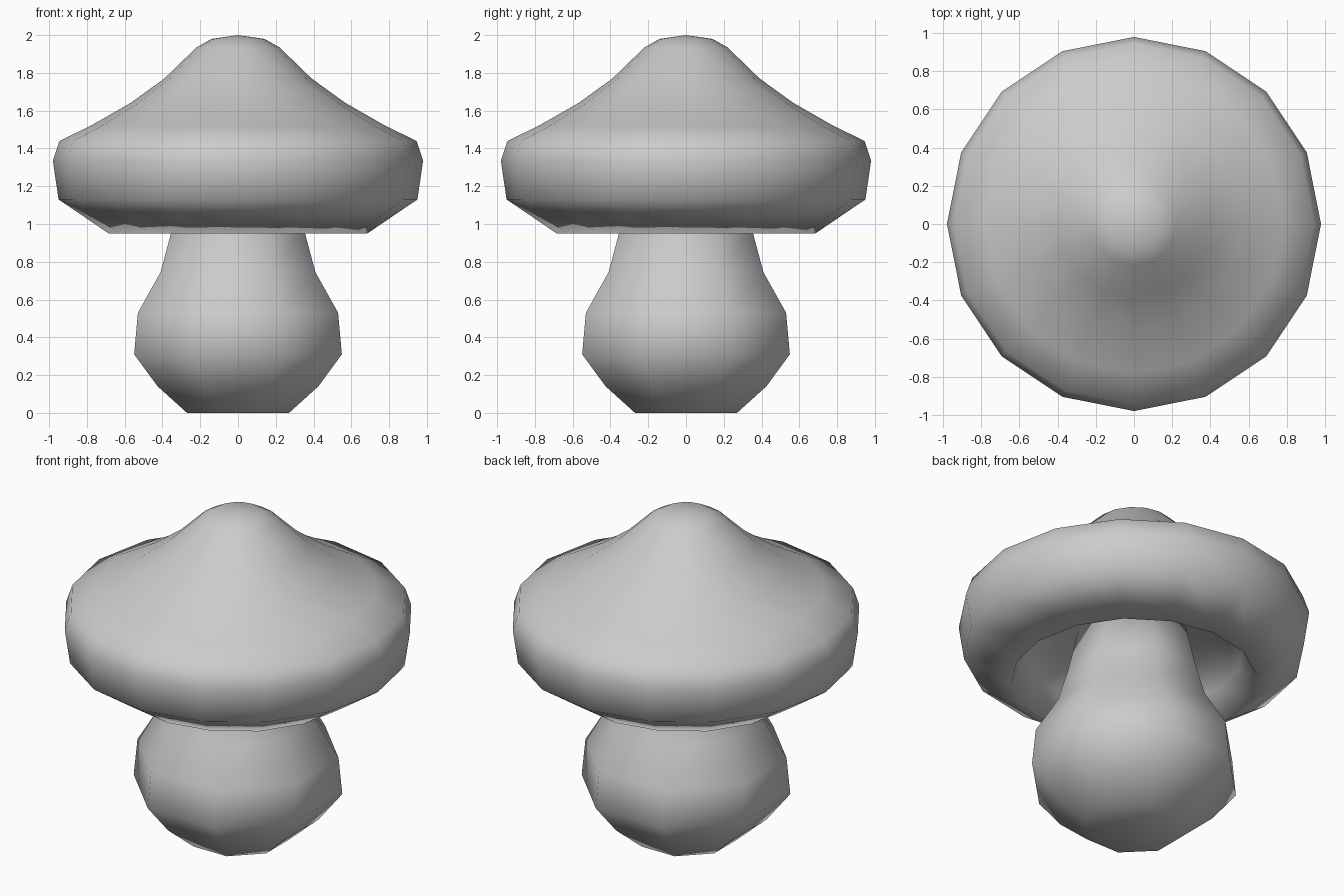
import bpy, bmesh, math

if "Cube" in bpy.data.objects:
    bpy.data.objects.remove(bpy.data.objects["Cube"])


def lathe(name, profile, sides, offset=0.0):
    """Revolve (radius, z) points around z; radius 0 becomes a pole."""
    bm = bmesh.new()
    rings = []
    for r, z in profile:
        if r == 0:
            rings.append([bm.verts.new((0, 0, z))] * sides)
        else:
            rings.append([bm.verts.new((r * math.cos(offset + i * math.tau / sides),
                                        r * math.sin(offset + i * math.tau / sides), z))
                          for i in range(sides)])
    for a, b in zip(rings, rings[1:]):
        for i in range(sides):
            j = (i + 1) % sides
            bm.faces.new(list(dict.fromkeys((a[i], a[j], b[j], b[i]))))
    bmesh.ops.recalc_face_normals(bm, faces=bm.faces)
    mesh = bpy.data.meshes.new(name)
    bm.to_mesh(mesh)
    bm.free()
    mesh.shade_smooth()
    obj = bpy.data.objects.new(name, mesh)
    bpy.context.collection.objects.link(obj)
    return obj


# Cap: bell-shaped top, rounded brim, hollow underside
lathe("cap", [(0, 2.0), (0.14, 1.98), (0.22, 1.935), (0.39, 1.77), (0.57, 1.64),
              (0.78, 1.52), (0.945, 1.44), (0.98, 1.335), (0.95, 1.13),
              (0.685, 0.95), (0.61, 1.12), (0.45, 1.21), (0, 1.21)], 16)

# Stem: bulbous eight-sided foot, flats facing the axes
k = 1 / math.cos(math.pi / 8)
stem_profile = [(0, 0), (0.27, 0), (0.425, 0.14), (0.55, 0.31), (0.53, 0.53),
                (0.41, 0.745), (0.355, 0.95), (0.30, 1.21), (0, 1.21)]
lathe("stem", [(r * k, z) for r, z in stem_profile], 8, math.pi / 8)
